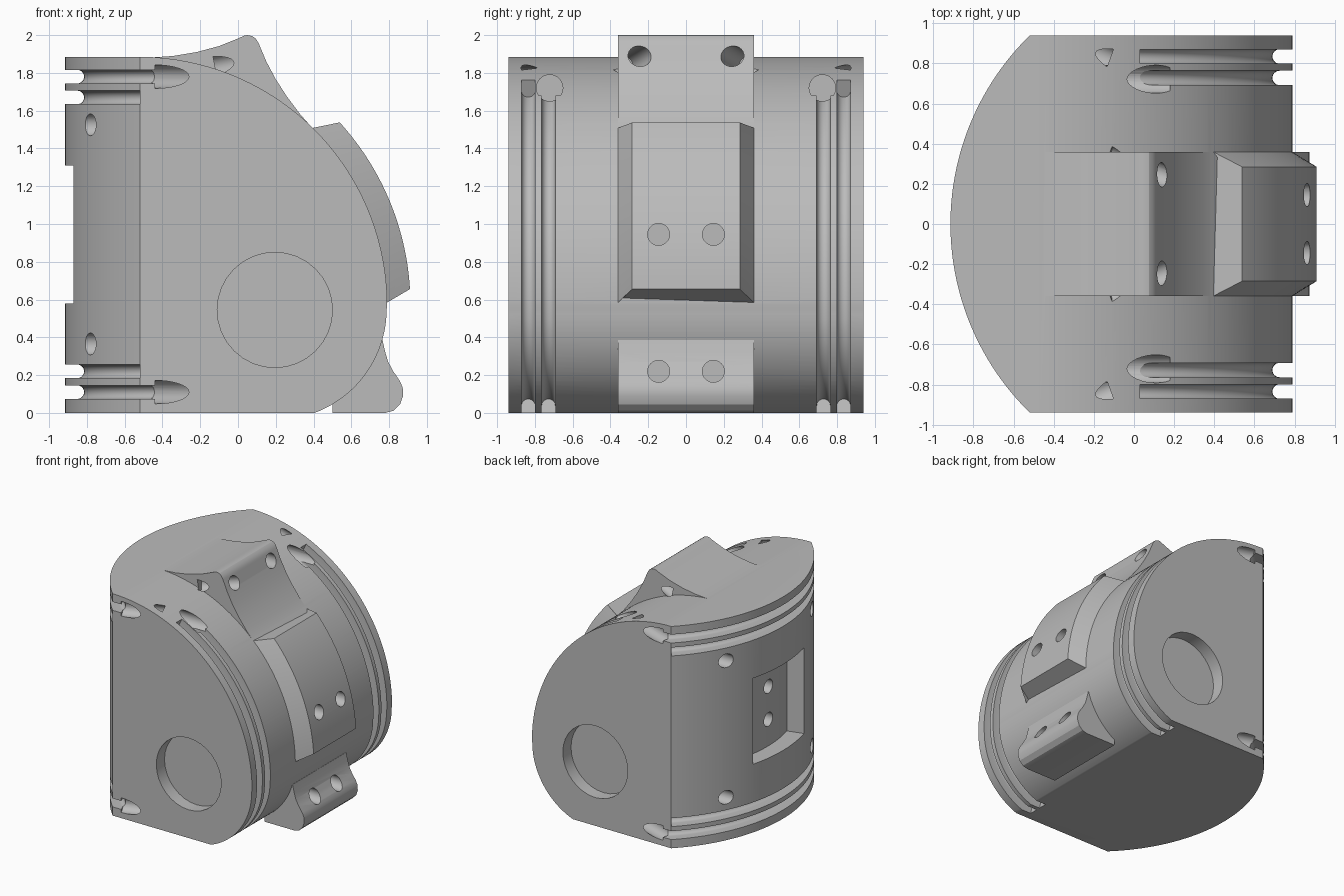
import bpy, bmesh
from math import radians, cos, sin, pi
from mathutils import Vector

if "Cube" in bpy.data.objects:
    bpy.data.objects.remove(bpy.data.objects["Cube"], do_unlink=True)

grey = bpy.data.materials.new("plain_grey")
grey.use_nodes = True
grey.diffuse_color = (0.5, 0.5, 0.5, 1)
grey.node_tree.nodes["Principled BSDF"].inputs["Base Color"].default_value = (0.5, 0.5, 0.5, 1)

SHELL = (-0.525, 0.57, 1.315)   # big front arc in the x-z plane: centre and radius
HEEL = (0.2, 0.55, 0.587)       # small lower arc
BACK = (0.4, 0.0, 1.315)        # curved back in the x-y plane
BAND = 0.36                     # half width of the middle fittings
HOLE = 0.058


def spread(a, b, n):
    return [a + (b - a) * i / n for i in range(n + 1)]


def side(u, v, w):
    return Vector((u, w, v))


def plan(u, v, w):
    return Vector((u, v, w))


def arc(circle, a, b, n, offset=0):
    cx, cy, r = circle
    return [(cx + (r + offset) * cos(radians(t)), cy + (r + offset) * sin(radians(t)))
            for t in spread(a, b, n)]


def loft(name, rings):
    """Solid through a row of matching point rings, with capped ends."""
    bm = bmesh.new()
    rows = [[bm.verts.new(p) for p in ring] for ring in rings]
    n = len(rows[0])
    for a, b in zip(rows, rows[1:]):
        for i in range(n):
            bm.faces.new((a[i], a[(i + 1) % n], b[(i + 1) % n], b[i]))
    bm.faces.new(rows[0])
    bm.faces.new(rows[-1][::-1])
    bmesh.ops.recalc_face_normals(bm, faces=bm.faces)
    mesh = bpy.data.meshes.new(name)
    bm.to_mesh(mesh)
    bm.free()
    mesh.materials.append(grey)
    obj = bpy.data.objects.new(name, mesh)
    bpy.context.collection.objects.link(obj)
    return obj


def prism(name, pts, place, low, high):
    return loft(name, [[place(u, v, w) for u, v in pts] for w in (low, high)])


def sweep(name, frames, section, place):
    """Carry a (depth, width) section along (circle, angle) frames."""
    rings = []
    for (cx, cy, r), t in frames:
        c, s = cos(radians(t)), sin(radians(t))
        rings.append([place(cx + (r + d) * c, cy + (r + d) * s, w) for d, w in section])
    return loft(name, rings)


def rod(p, q, r):
    p, q = Vector(p), Vector(q)
    turn = (q - p).to_track_quat('Z', 'Y')
    ring = [turn @ Vector((r * cos(a), r * sin(a), 0)) for a in spread(0, 2 * pi, 32)[:-1]]
    return loft("drill", [[e + v for v in ring] for e in (p, q)])


def groove_section(w):
    """Slot with a round bottom, centred at width w."""
    r, deep = 0.036, -0.1
    bottom = [(deep + r - r * sin(a), w + r * cos(a)) for a in spread(0, pi, 12)]
    return [(0.15, w + r)] + bottom + [(0.15, w - r)]


def combine(tool, operation):
    mod = body.modifiers.new("join", 'BOOLEAN')
    mod.solver, mod.operation, mod.object = 'EXACT', operation, tool
    bpy.context.view_layer.objects.active = body
    bpy.ops.object.modifier_apply(modifier=mod.name)
    bpy.data.objects.remove(tool, do_unlink=True)


def cut(tool):
    combine(tool, 'DIFFERENCE')


# Main body: side outline trimmed by the curved back
outline = [(-1.1, 0)] + arc(HEEL, -69.5, 0, 24) + arc(SHELL, 0, 90, 72) + [(-1.1, 1.885)]
body = prism("housing", outline, side, -0.94, 0.94)
combine(prism("back_trim", [(1.2, -1.2)] + arc(BACK, 240, 120, 96) + [(1.2, 1.2)],
              plan, -0.5, 2.5), 'INTERSECT')

# Top fin
fin = [(-0.45, 1.882), (-0.34, 1.89), (-0.22, 1.91), (-0.1, 1.942), (0, 1.982), (0.03, 1.996),
       (0.05, 2.0), (0.075, 1.995), (0.095, 1.98), (0.11, 1.955), (0.15, 1.86), (0.2, 1.766),
       (0.26, 1.673), (0.33, 1.58), (0.41, 1.49), (0.3, 1.45), (-0.45, 1.7)]
combine(prism("top_fin", fin, side, -BAND, BAND), 'UNION')

# Lower foot
foot = [(0.5, 0), (0.78, 0), (0.825, 0.012), (0.858, 0.045), (0.874, 0.09), (0.872, 0.135),
        (0.855, 0.172), (0.822, 0.22), (0.795, 0.27), (0.78, 0.32), (0.765, 0.385), (0.5, 0.4)]
combine(prism("lower_foot", foot, side, -BAND, BAND), 'UNION')

# Curved front pad with chamfered edges
rings = []
for i in range(33):
    ring = []
    for r, w, low, high in ((1.25, BAND, 0.6, 45.6), (1.313, BAND, 0.6, 45.6),
                            (1.438, 0.285, 3.4, 42.3)):
        t = radians(low + (high - low) * i / 32)
        ring.append((SHELL[0] + r * cos(t), w, SHELL[1] + r * sin(t)))
    rings.append([Vector(p) for p in ring]
                 + [Vector((x, -w, z)) for x, w, z in reversed(ring)])
combine(loft("front_pad", rings), 'UNION')

# Curved recess in the back
recess = [(-0.14, 0.58), (0.2, 0.58), (0.2, 1.31), (-0.14, 1.31)]
cut(sweep("recess", [(BACK, t) for t in spread(165, 195, 16)], recess, plan))
for z in (0.805, 1.085):
    cut(rod((-1, 0, z), (-0.5, 0, z), HOLE))

front_path = [(SHELL, t) for t in spread(65, 0, 48)] + [(HEEL, t) for t in spread(-3, -78, 24)]
for s in (-1, 1):
    # Round pocket in each flat end
    cut(rod((0.195, s * 1.1, 0.545), (0.195, s * 0.83, 0.545), 0.305))

    # Front grooves and the ports at their upper ends
    for w in (0.728, 0.835):
        cut(sweep("groove", front_path, groove_section(s * w), side))
    cut(rod((0.18, s * 0.722, 1.72), (-0.2, s * 0.722, 1.72), 0.07))

    # Back grooves, with slanted ports on both flat ends
    for w, half in ((0.835, 48.2), (0.725, 45.6)):
        frames = [(BACK, t) for t in spread(180 - half, 180 + half, 64)]
        cut(sweep("groove", frames, groove_section(0.945 + s * w), plan))
        if w > 0.8:
            for e in (-1, 1):
                z = 0.945 + s * w
                cut(rod((-0.44, e * 0.94, z), (-0.12, e * 0.823, z), 0.062))

    # Screw holes
    cut(rod((0.41, s * 0.14, 1.94), (0.14, s * 0.25, 1.89), HOLE))
    cut(rod((0.2, s * 0.225, 1.9), (-0.13, s * 0.335, 1.835), HOLE))
    for z in (0.945, 0.22):
        cut(rod((1.1, s * 0.145, z), (0.6, s * 0.145, z), HOLE))
    for z in (1.525, 0.365):
        cut(rod((-1, s * 0.577, z), (-0.55, s * 0.577, z), HOLE))

# Smooth curves, sharp edges
bpy.ops.object.select_all(action='DESELECT')
body.select_set(True)
bpy.context.view_layer.objects.active = body
bpy.ops.object.shade_smooth_by_angle(angle=radians(25))
